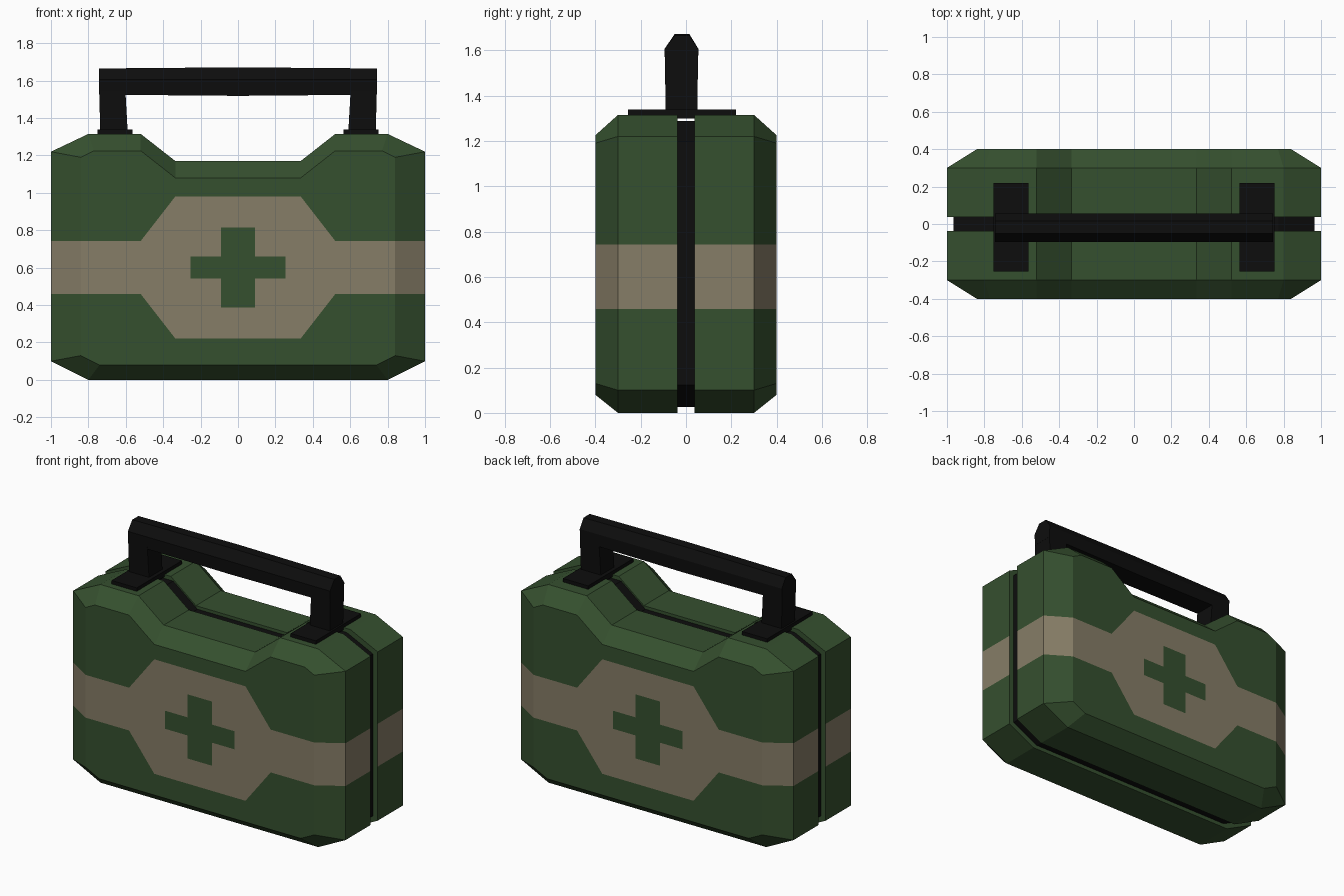
import bpy, bmesh
from mathutils import Vector

cube = bpy.data.objects.get("Cube")
if cube:
    bpy.data.objects.remove(cube)


def material(name, rgb):
    mat = bpy.data.materials.new(name)
    mat.use_nodes = True
    color = (*rgb, 1)
    mat.diffuse_color = color
    mat.node_tree.nodes["Principled BSDF"].inputs["Base Color"].default_value = color
    return mat


GREEN = material("dark green", (0.036, 0.08, 0.028))
TAN = material("tan", (0.24, 0.205, 0.135))
BLACK = material("black", (0.004, 0.004, 0.004))


def loft(rings):
    """Closed solid through rings that have equal point counts."""
    bm = bmesh.new()
    loops = [[bm.verts.new(p) for p in ring] for ring in rings]
    for a, b in zip(loops, loops[1:]):
        for i in range(len(a)):
            j = (i + 1) % len(a)
            bm.faces.new((a[i], a[j], b[j], b[i]))
    bm.faces.new(loops[0])
    bm.faces.new(loops[-1])
    bmesh.ops.recalc_face_normals(bm, faces=bm.faces)
    return bm


def finish(bm, name, *mats):
    mesh = bpy.data.meshes.new(name)
    bm.to_mesh(mesh)
    bm.free()
    for mat in mats:
        mesh.materials.append(mat)
    obj = bpy.data.objects.new(name, mesh)
    bpy.context.collection.objects.link(obj)
    return obj


def outline(half, y):
    """Mirror a right-hand profile into a full ring at depth y."""
    return [(x, y, z) for x, z in half] + [(-x, y, z) for x, z in reversed(half)]


# Case profiles: full-width rim and the smaller chamfered face
RIM = [(0.8, 0), (1, 0.1), (1, 1.22), (0.8, 1.315), (0.52, 1.315), (0.335, 1.17)]
FACE = [(0.74, 0.08), (0.84, 0.13), (0.84, 1.19), (0.77, 1.225), (0.52, 1.225), (0.335, 1.08)]
GAP, RIM_Y, FACE_Y = 0.037, 0.3, 0.4

# Painted band, badge and cross dimensions
MID, BAND, BADGE = 0.601, 0.142, 0.38
X_IN, X_OUT = 0.335, 0.52
ARM, REACH_X, BAR, REACH_Z = 0.09, 0.255, 0.06, 0.213


def is_tan(c):
    x, dz = abs(c.x), abs(c.z - MID)
    if abs(c.y) < GAP + 0.01:
        return False
    if (x < ARM and dz < REACH_Z) or (x < REACH_X and dz < BAR):
        return False
    t = min(max((x - X_IN) / (X_OUT - X_IN), 0), 1)
    return dz < BADGE + (BAND - BADGE) * t


def cut(bm, point, normal):
    bmesh.ops.bisect_plane(bm, geom=bm.verts[:] + bm.edges[:] + bm.faces[:],
                           plane_co=point, plane_no=Vector(normal).normalized(), dist=1e-5)


# Front and back shells with the badge cut into their faces
for name, s in (("front_shell", -1), ("back_shell", 1)):
    bm = loft([outline(RIM, s * GAP), outline(RIM, s * RIM_Y), outline(FACE, s * FACE_Y)])
    for side in (-1, 1):
        for x in (X_OUT, X_IN, REACH_X, ARM):
            cut(bm, (side * x, 0, 0), (1, 0, 0))
        for dz in (BADGE, BAND, BAR, REACH_Z):
            cut(bm, (0, 0, MID + side * dz), (0, 0, 1))
        for up in (-1, 1):
            cut(bm, (side * X_OUT, 0, MID + up * BAND),
                (side * (BADGE - BAND), 0, up * (X_OUT - X_IN)))
    for f in bm.faces:
        f.material_index = int(is_tan(f.calc_center_median()))
    bmesh.ops.dissolve_limit(bm, angle_limit=0.01, verts=bm.verts[:], edges=bm.edges[:],
                             delimit={'MATERIAL'})
    finish(bm, name, GREEN, TAN)

# Recessed seal between the shells
inner = [(x * 0.965, 0.66 + (z - 0.66) * 0.96) for x, z in RIM]
finish(loft([outline(inner, -GAP), outline(inner, GAP)]), "seal", BLACK)


def rect(x0, x1, y0, y1, z):
    return [(x0, y0, z), (x1, y0, z), (x1, y1, z), (x0, y1, z)]


# Handle base plates and legs
for name, s in (("left", 1), ("right", -1)):
    plate = [rect(s * 0.565, s * 0.75, -0.255, 0.22, z) for z in (1.3, 1.338)]
    finish(loft(plate), name + "_handle_plate", BLACK)
    leg = [rect(s * 0.59, s * 0.737, -0.09, 0.05, 1.33),
           rect(s * 0.603, s * 0.742, -0.093, 0.053, 1.56)]
    finish(loft(leg), name + "_handle_leg", BLACK)

# Handle grip, bevelled on top and slightly fuller in the middle
section = [(-0.092, 1.525), (-0.095, 1.605), (-0.05, 1.665),
           (0.015, 1.665), (0.055, 1.605), (0.052, 1.525)]
grip = [[(x, y, 1.595 + (z - 1.595) * k) for y, z in section]
        for x, k in ((-0.742, 1), (0, 1.09), (0.742, 1))]
finish(loft(grip), "handle_grip", BLACK)
